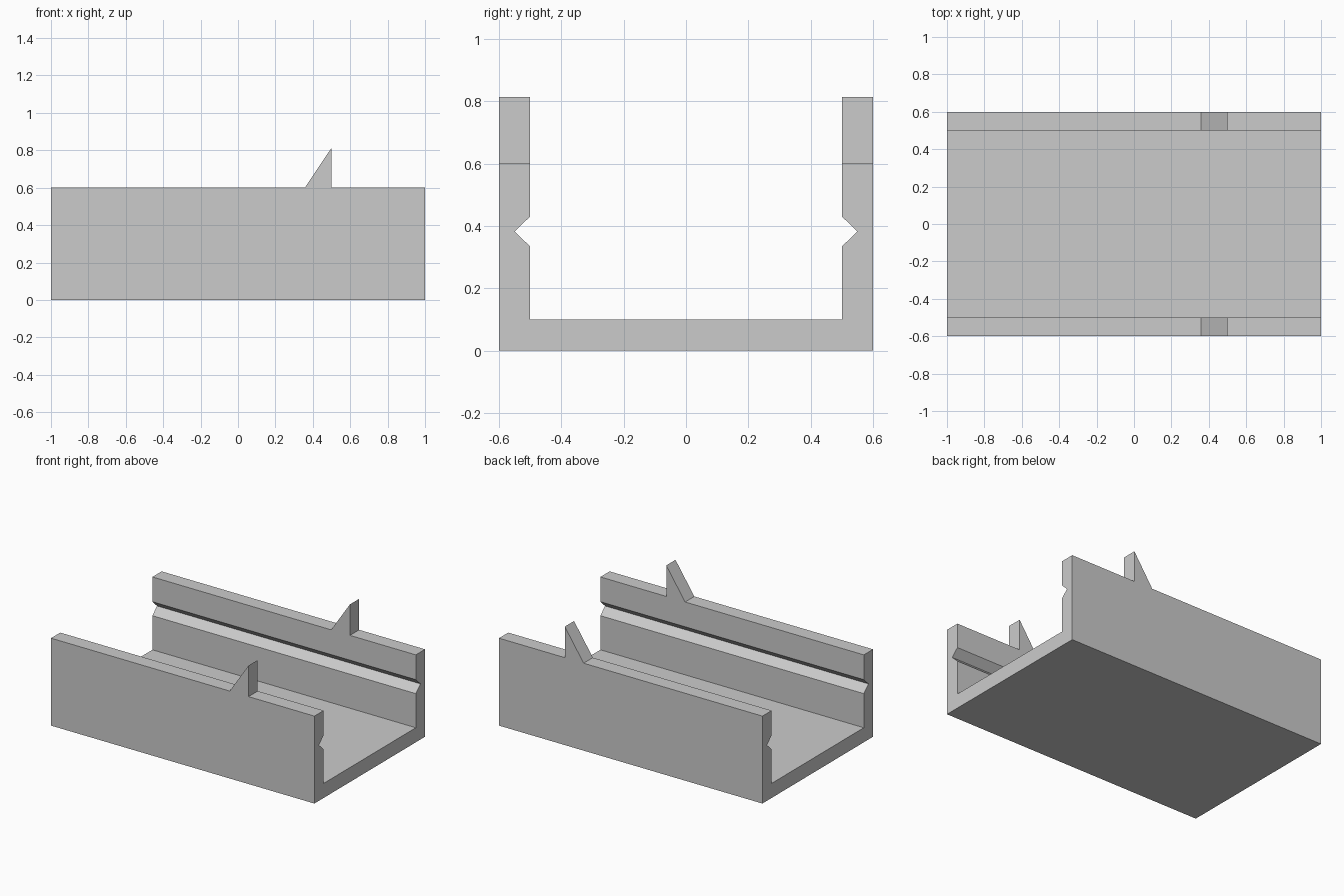
import bpy
import bmesh
from mathutils import Vector

cube = bpy.data.objects.get("Cube")
if cube:
    bpy.data.objects.remove(cube, do_unlink=True)

LENGTH, HALF_WIDTH, INNER = 2.0, 0.6, 0.5
WALL_TOP, FLOOR_TOP = 0.6, 0.1

grey = bpy.data.materials.new("plain_grey")
grey.use_nodes = True
grey.diffuse_color = (0.6, 0.6, 0.6, 1)
grey.node_tree.nodes["Principled BSDF"].inputs["Base Color"].default_value = (0.6, 0.6, 0.6, 1)


def prism(name, outline, offset):
    """Extrude a closed outline of 3D points along offset into a solid."""
    bm = bmesh.new()
    face = bm.faces.new([bm.verts.new(p) for p in outline])
    result = bmesh.ops.extrude_face_region(bm, geom=[face], use_keep_orig=True)
    verts = [g for g in result["geom"] if isinstance(g, bmesh.types.BMVert)]
    bmesh.ops.translate(bm, verts=verts, vec=Vector(offset))
    bmesh.ops.recalc_face_normals(bm, faces=bm.faces)
    mesh = bpy.data.meshes.new(name)
    bm.to_mesh(mesh)
    bm.free()
    mesh.materials.append(grey)
    obj = bpy.data.objects.new(name, mesh)
    bpy.context.collection.objects.link(obj)
    return obj


# Channel: half cross-section (y, z) with a V groove in the wall, mirrored
half = [(HALF_WIDTH, 0), (HALF_WIDTH, WALL_TOP), (INNER, WALL_TOP),
        (INNER, 0.43), (0.55, 0.382), (INNER, 0.334), (INNER, FLOOR_TOP)]
section = half + [(-y, z) for y, z in reversed(half)]
prism("channel", [(-LENGTH / 2, y, z) for y, z in section], (LENGTH, 0, 0))

# Wedge tooth on top of each wall
for name, y in (("front_tooth", -HALF_WIDTH), ("back_tooth", INNER)):
    prism(name, [(0.357, y, WALL_TOP), (0.5, y, WALL_TOP), (0.5, y, 0.813)],
          (0, HALF_WIDTH - INNER, 0))
